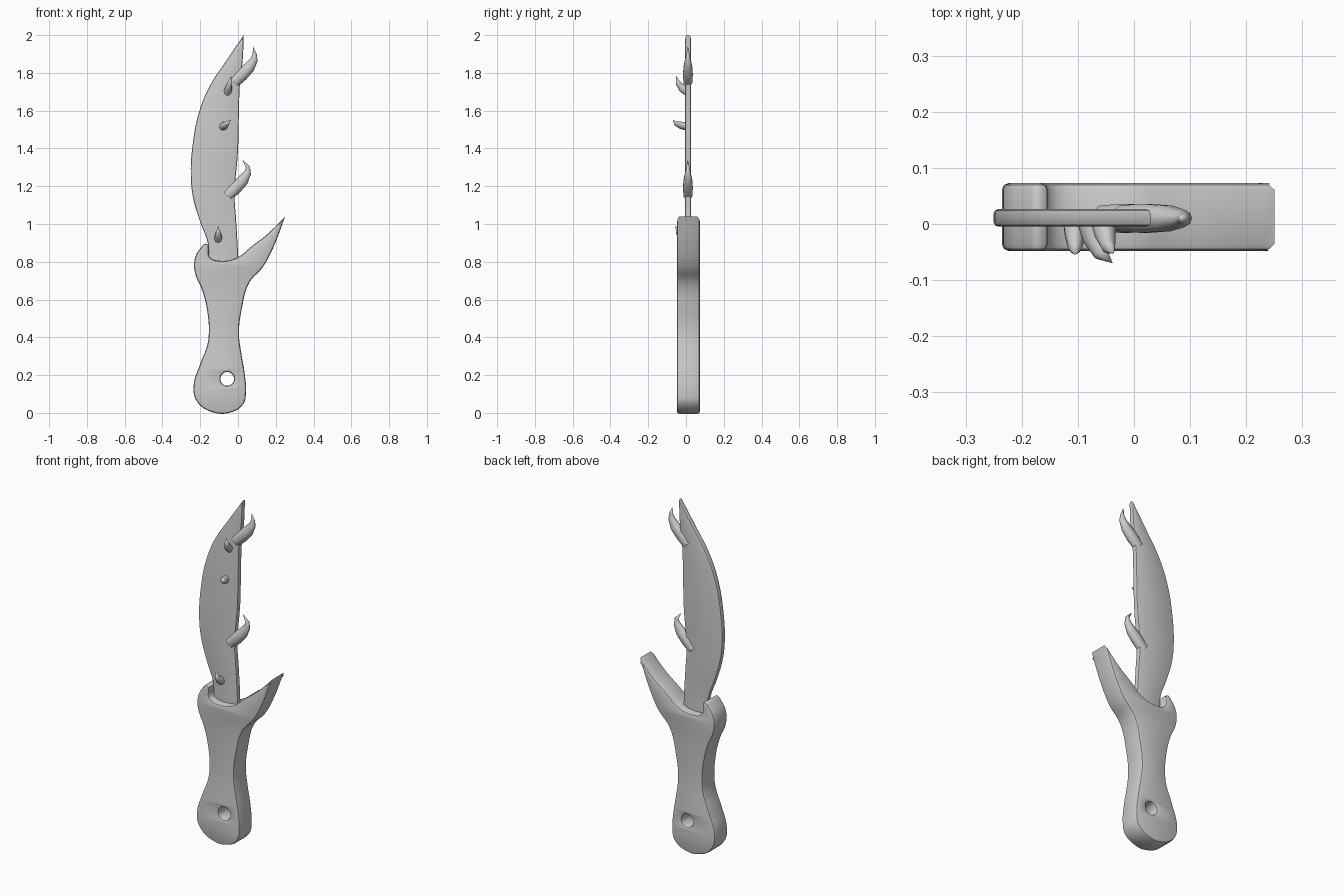
import bpy, bmesh, math
from mathutils import Vector

default = bpy.data.objects.get("Cube")
if default:
    bpy.data.objects.remove(default, do_unlink=True)

UNIT = 0.01  # outlines below are given in hundredths

grey = bpy.data.materials.new("plain grey")
grey.use_nodes = True
colour = (0.6, 0.6, 0.6, 1.0)
grey.diffuse_color = colour
grey.node_tree.nodes["Principled BSDF"].inputs["Base Color"].default_value = colour


def finish(obj, angle):
    """Weld the mesh, point its normals outward and shade it."""
    bm = bmesh.new()
    bm.from_mesh(obj.data)
    bmesh.ops.remove_doubles(bm, verts=bm.verts, dist=0.0003)
    bmesh.ops.recalc_face_normals(bm, faces=bm.faces)
    bm.to_mesh(obj.data)
    bm.free()
    obj.data.materials.clear()
    obj.data.materials.append(grey)
    bpy.ops.object.select_all(action="DESELECT")
    obj.select_set(True)
    bpy.context.view_layer.objects.active = obj
    bpy.ops.object.shade_smooth_by_angle(angle=math.radians(angle))


def add_loop(curve, points, corners=()):
    """Closed smooth outline; points listed in corners stay sharp."""
    spline = curve.splines.new("BEZIER")
    spline.bezier_points.add(len(points) - 1)
    spline.use_cyclic_u = True
    for knot, point in zip(spline.bezier_points, points):
        knot.co = (point[0] * UNIT, point[1] * UNIT, 0)
        kind = "VECTOR" if point in corners else "AUTO"
        knot.handle_left_type = knot.handle_right_type = kind


def slab(name, loops, corners, half_depth, bevel, y):
    """Upright plate with rounded rims cut from the given outlines."""
    curve = bpy.data.curves.new(name, "CURVE")
    curve.dimensions = "2D"
    curve.fill_mode = "BOTH"
    curve.resolution_u = 5
    curve.extrude = half_depth - bevel
    curve.bevel_depth = bevel
    curve.bevel_resolution = 1
    curve.offset = -bevel
    for loop in loops:
        add_loop(curve, loop, corners)
    obj = bpy.data.objects.new(name, curve)
    bpy.context.collection.objects.link(obj)
    obj.rotation_euler.x = math.pi / 2
    obj.location.y = y
    bpy.ops.object.select_all(action="DESELECT")
    obj.select_set(True)
    bpy.context.view_layer.objects.active = obj
    bpy.ops.object.convert(target="MESH")
    finish(bpy.context.view_layer.objects.active, 35)


def thorn(name, path, radii, side, flatten, sides=10):
    """Curved spike swept along a path, ending in a point."""
    points = [Vector(p) * UNIT for p in path]
    side = Vector(side).normalized()
    bm = bmesh.new()
    rings = []
    for i, radius in enumerate(radii):
        tangent = points[i + 1] - points[max(i - 1, 0)]
        across = tangent.cross(side).normalized()
        ring = []
        for k in range(sides):
            turn = math.tau * k / sides
            offset = across * math.cos(turn) + side * math.sin(turn) * flatten
            ring.append(bm.verts.new(points[i] + offset * radius * UNIT))
        rings.append(ring)
    tip = bm.verts.new(points[-1])
    bm.faces.new(rings[0])
    for k in range(sides):
        n = (k + 1) % sides
        for low, high in zip(rings, rings[1:]):
            bm.faces.new((low[k], low[n], high[n], high[k]))
        bm.faces.new((rings[-1][k], rings[-1][n], tip))
    mesh = bpy.data.meshes.new(name)
    bm.to_mesh(mesh)
    bm.free()
    obj = bpy.data.objects.new(name, mesh)
    bpy.context.collection.objects.link(obj)
    finish(obj, 60)


# Handle with a swept guard prong and a lanyard hole
prong, lip = (25, 104), (-16.5, 89.5)
foot_right, foot_left = (-3, 0.5), (-14, 0.5)
handle_outline = [
    foot_right, (3, 5), (4.2, 11), (3.5, 21), (1.5, 33), (0.5, 42),
    (2, 55), (6, 69), (13, 77), (18, 86), prong,
    (16, 95), (7, 88), (0, 82.5), (-8, 80.5), (-15, 82.5), lip,
    (-20, 87), (-23, 81), (-22.7, 74), (-19, 65), (-16.3, 54),
    (-15.5, 41), (-16.5, 35), (-20, 26), (-23.5, 14), (-22, 6.5), foot_left,
]
hole = [(-5.7 + 3.6 * math.cos(a * math.tau / 8), 18 + 3.6 * math.sin(a * math.tau / 8))
        for a in range(8)]
slab("handle", [handle_outline, hole], (prong,), 0.0605, 0.012, 0.0125)

# Curved blade, its root sunk in the handle
blade_tip, root_right, root_left = (3, 200), (0, 74), (-15, 74)
blade_outline = [
    root_right, (0, 83), (-1, 102), (-1.8, 115), (0, 139), (0.5, 160), (1, 174),
    (2.5, 187), blade_tip, (-6.5, 186), (-15, 173), (-20.7, 159), (-24, 142),
    (-25, 126), (-23.8, 114), (-20, 101), (-16, 90), (-15.5, 83), root_left,
]
slab("blade", [blade_outline], (blade_tip, root_right, root_left), 0.0155, 0.008, 0.011)

# Hooked thorns along the spine
for name, x, z in (("upper_spine_thorn", 0, 176), ("lower_spine_thorn", -3.5, 116)):
    hook = [(-2, -1), (2, 3), (6, 7), (8.5, 11), (8.8, 14)]
    path = [(x + dx, 1, z + dz) for dx, dz in hook]
    path.append((x + (8 if x == 0 else 5.8), 1, z + 18))
    thorn(name, path, (3, 3.4, 3, 2, 1.1), (0, 1, 0), 0.8)

# Small thorns rising from the front face
face_thorns = (
    ("upper_face_thorn", (-5.5, 170), (-3.6, 178.5), -5.3),
    ("middle_face_thorn", (-8, 151.5), (-3.8, 155), -7),
    ("lower_face_thorn", (-10.5, 92), (-10.5, 99), -5.5),
)
for name, base, tip, reach in face_thorns:
    lean = Vector(tip) - Vector(base)
    path = []
    for out, slide in ((1, 0), (0.1, 0.05), (-0.35, 0.2), (-0.75, 0.5), (-1, 1)):
        x, z = Vector(base) + lean * slide
        path.append((x, -reach * out if out < 0 and reach > 0 else abs(reach) * out * (0.2 if out == 1 else 1), z))
    thorn(name, path, (2.6, 2.5, 2.1, 1.4), (lean.y, 0, -lean.x), 0.9)
